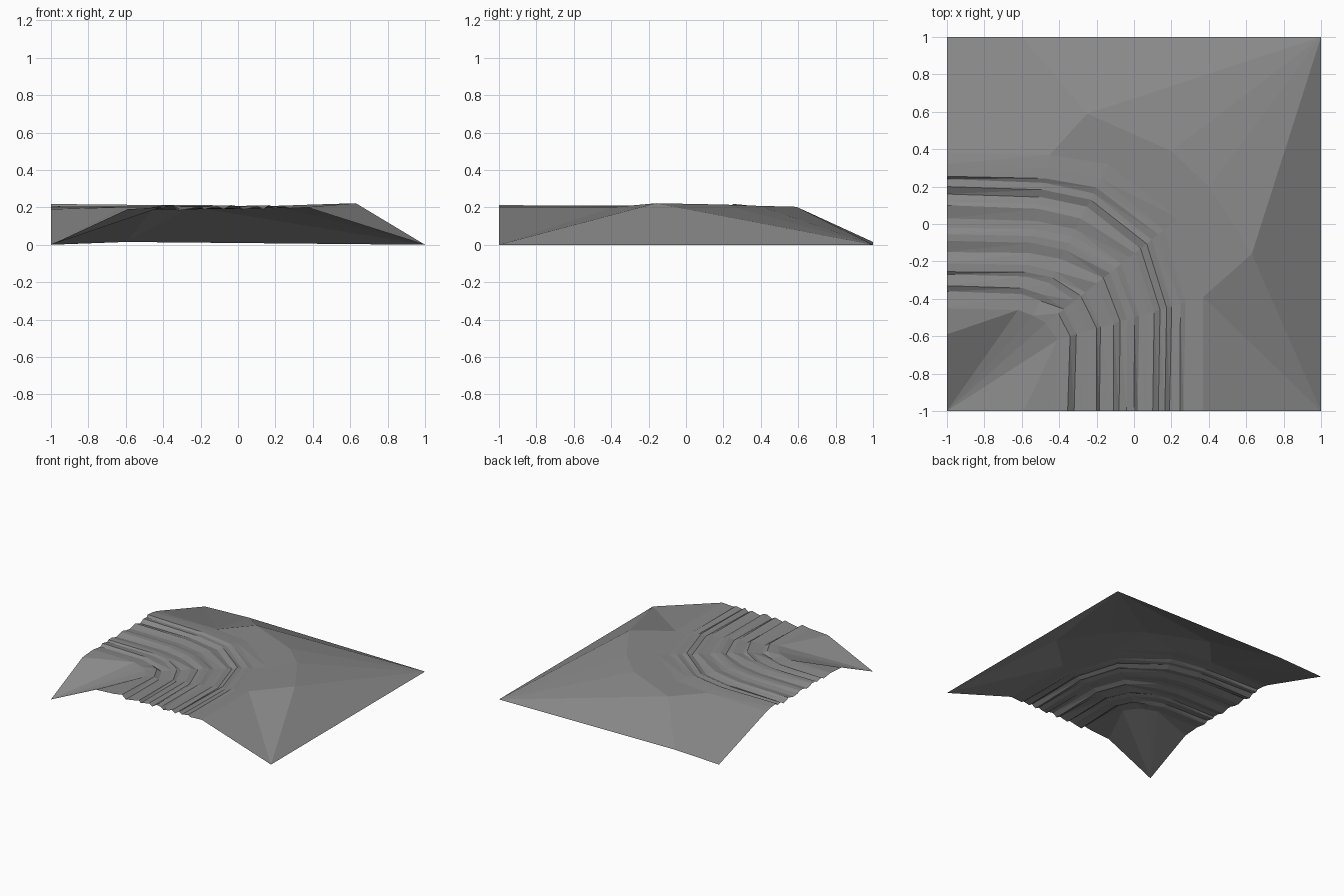
import bpy, bmesh
from mathutils import Vector

cube = bpy.data.objects.get("Cube")
if cube:
    bpy.data.objects.remove(cube, do_unlink=True)

# Single earth colour
grey = bpy.data.materials.new("earth grey")
grey.use_nodes = True
tone = (0.25, 0.25, 0.25, 1)
grey.diffuse_color = tone
grey.node_tree.nodes["Principled BSDF"].inputs["Base Color"].default_value = tone

# Inner and outer borders of the bend, from the left edge to the front edge
inner_path = [(-1, -.45), (-.62, -.46), (-.54, -.49), (-.47, -.53), (-.41, -.62), (-.42, -1)]
outer_path = [(-1, .38), (-.45, .37), (-.14, .32), (.24, .03), (.37, -.39), (.37, -1)]

# Rut positions across the road at both ends, and their shared form of rise and fall
left_ruts = [-.45, -.36, -.33, -.27, -.255, -.21, -.15, -.09, -.055, -.02,
             .03, .1, .12, .16, .2, .24, .255, .32, .38]
front_ruts = [-.42, -.355, -.32, -.25, -.2, -.185, -.11, -.08, -.04, 0,
              .02, .06, .1, .13, .165, .19, .245, .265, .37]
left_form = "5364663664364265875"
front_form = "5724636376346374645"


def fractions(cuts):
    return [(c - cuts[0]) / (cuts[-1] - cuts[0]) for c in cuts]


def height(level):
    return .17 + .006 * int(level)


def mix(a, b, t):
    return a + (b - a) * t


bm = bmesh.new()


def point(x, y, z):
    return bm.verts.new((x, y, z))


# Rutted road: one row of points per station along the bend
rows = []
last = len(inner_path) - 1
left_t, front_t = fractions(left_ruts), fractions(front_ruts)
for s in range(last + 1):
    blend = s / last
    start, end = Vector(inner_path[s]), Vector(outer_path[s])
    calm = 1 if s in (0, last) else .65
    row = []
    for i in range(len(left_ruts)):
        p = start.lerp(end, mix(left_t[i], front_t[i], blend))
        # the bend follows the form of its nearer end
        form = left_form if s < last / 2 else front_form
        row.append(point(p.x, p.y, mix(.203, height(form[i]), calm)))
    rows.append(row)
for a, b in zip(rows, rows[1:]):
    for i in range(len(a) - 1):
        bm.faces.new((a[i], a[i + 1], b[i + 1]))
        bm.faces.new((a[i], b[i + 1], b[i]))

# Border points and surrounding slopes
inn = [r[0] for r in rows]
out = [r[-1] for r in rows]
near_corner = point(-1, -1, 0)
right_front = point(1, -1, 0)
right_back = point(1, 1, 0)
left_back = point(-1, 1, 0)
left_bank = point(-1, -.59, .19)
front_bank = point(-.59, -1, .19)
hill = point(.63, -.16, .222)
crest = point(.4, .2, .215)
knoll = point(.2, .39, .208)
back_hill = point(-.25, .59, .203)
back_rim = point(-.6, 1, .015)


def fan(hub, *rim):
    for a, b in zip(rim, rim[1:]):
        bm.faces.new((hub, a, b))


# Inner corner slope
fan(near_corner, left_bank, *inn[1:5], front_bank)
fan(left_bank, inn[0], inn[1])
fan(front_bank, inn[4], inn[5])

# Outer hillside
fan(out[1], out[0], left_back, back_rim, back_hill, out[2])
fan(knoll, out[3], out[2], back_hill, right_back, crest, out[3])
fan(right_back, back_rim, back_hill)
fan(crest, out[3], out[4], hill, right_back)
fan(right_front, out[5], out[4], hill, right_back)

# Turn every face upward
bm.normal_update()
for f in bm.faces:
    if f.normal.z < 0:
        f.normal_flip()

mesh = bpy.data.meshes.new("terrain_road_bend")
bm.to_mesh(mesh)
bm.free()
mesh.materials.append(grey)
terrain = bpy.data.objects.new("terrain_road_bend", mesh)
bpy.context.collection.objects.link(terrain)
